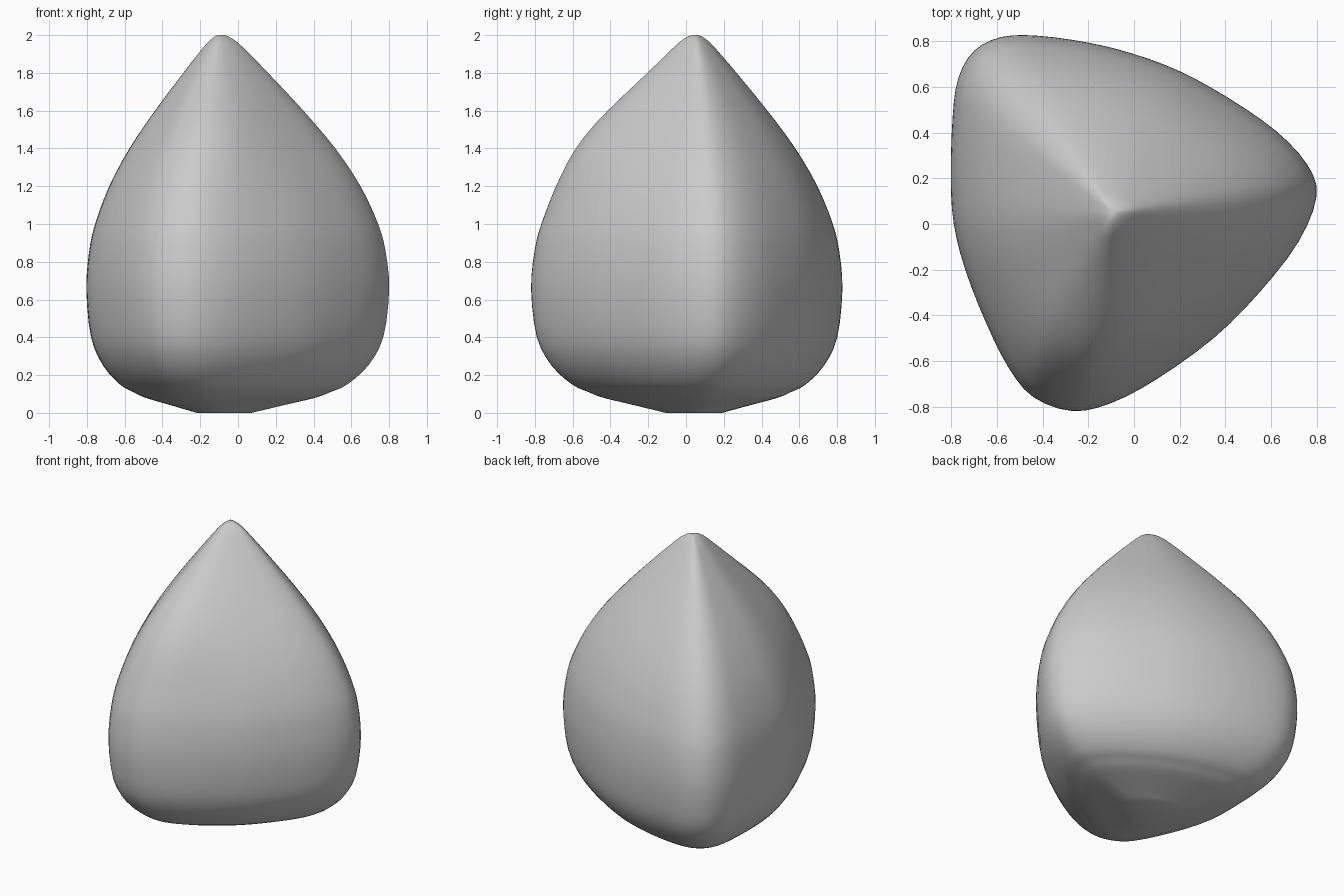
import bpy
import bmesh
import math
from mathutils import Vector

default_cube = bpy.data.objects.get("Cube")
if default_cube:
    bpy.data.objects.remove(default_cube, do_unlink=True)

# Axis of the seed, running from the base to the tip
AXIS = Vector((-0.09, 0.05))

# Widest cross-section: a triangle with three rounded corners
OUTLINE = [(.8, .12), (.76, .26), (.62, .41), (.41, .555), (.2, .67), (0, .745),
           (-.2, .795), (-.42, .825), (-.58, .82), (-.7, .76), (-.77, .64),
           (-.795, .47), (-.803, .2), (-.79, 0), (-.74, -.2), (-.65, -.43),
           (-.55, -.63), (-.44, -.76), (-.27, -.82), (-.1, -.785), (.1, -.68),
           (.35, -.5), (.55, -.3), (.72, -.08)]

# Height and relative width of each ring, from the base to the tip
PROFILE = [(0, .18), (.04, .37), (.08, .56), (.11, .65), (.15, .75), (.25, .875),
           (.4, .965), (.65, 1), (.85, .98), (1, .935), (1.2, .83), (1.4, .68),
           (1.6, .49), (1.8, .28), (1.9, .17), (1.96, .1), (1.99, .05), (2, .02)]


def smooth_points(points, steps, closed):
    """Run a Catmull-Rom curve through the points."""
    pts = [Vector(p) for p in points]
    count = len(pts)

    def pick(i):
        return pts[i % count] if closed else pts[max(0, min(i, count - 1))]

    result = []
    for i in range(count if closed else count - 1):
        a, b, c, d = (pick(i + k) for k in (-1, 0, 1, 2))
        for step in range(steps):
            t = step / steps
            result.append(0.5 * (2 * b + (c - a) * t
                                 + (2 * a - 5 * b + 4 * c - d) * t ** 2
                                 + (3 * b - a - 3 * c + d) * t ** 3))
    if not closed:
        result.append(pts[-1])
    return result


def front_swell(direction, height):
    """The front ridge bulges a little more on the upper half."""
    facing = max(0, -direction.normalized().y)
    return 1 + 0.1 * facing ** 6 * math.exp(-((height - 1.55) / 0.3) ** 2)


def loft(name, outline, profile, material):
    """Stack scaled copies of the outline and skin them."""
    bm = bmesh.new()
    rings = []
    for height, width in profile:
        ring = []
        for point in outline:
            arm = point - AXIS
            place = AXIS + arm * width * front_swell(arm, height)
            ring.append(bm.verts.new((place.x, place.y, height)))
        rings.append(ring)
    for low, high in zip(rings, rings[1:]):
        for i in range(len(low)):
            j = (i + 1) % len(low)
            bm.faces.new((low[i], low[j], high[j], high[i]))
    bm.faces.new(reversed(rings[0]))
    bm.faces.new(rings[-1])
    bmesh.ops.recalc_face_normals(bm, faces=bm.faces)

    mesh = bpy.data.meshes.new(name)
    bm.to_mesh(mesh)
    bm.free()
    mesh.materials.append(material)
    obj = bpy.data.objects.new(name, mesh)
    bpy.context.collection.objects.link(obj)
    bpy.ops.object.select_all(action='DESELECT')
    obj.select_set(True)
    bpy.context.view_layer.objects.active = obj
    bpy.ops.object.shade_smooth_by_angle(angle=math.radians(40))
    return obj


# Plain grey surface
grey = bpy.data.materials.new("plain grey")
grey.use_nodes = True
colour = (0.6, 0.6, 0.6, 1)
grey.diffuse_color = colour
grey.node_tree.nodes["Principled BSDF"].inputs["Base Color"].default_value = colour

# Three-sided seed body
loft("seed_body", smooth_points(OUTLINE, 3, True), smooth_points(PROFILE, 3, False), grey)
